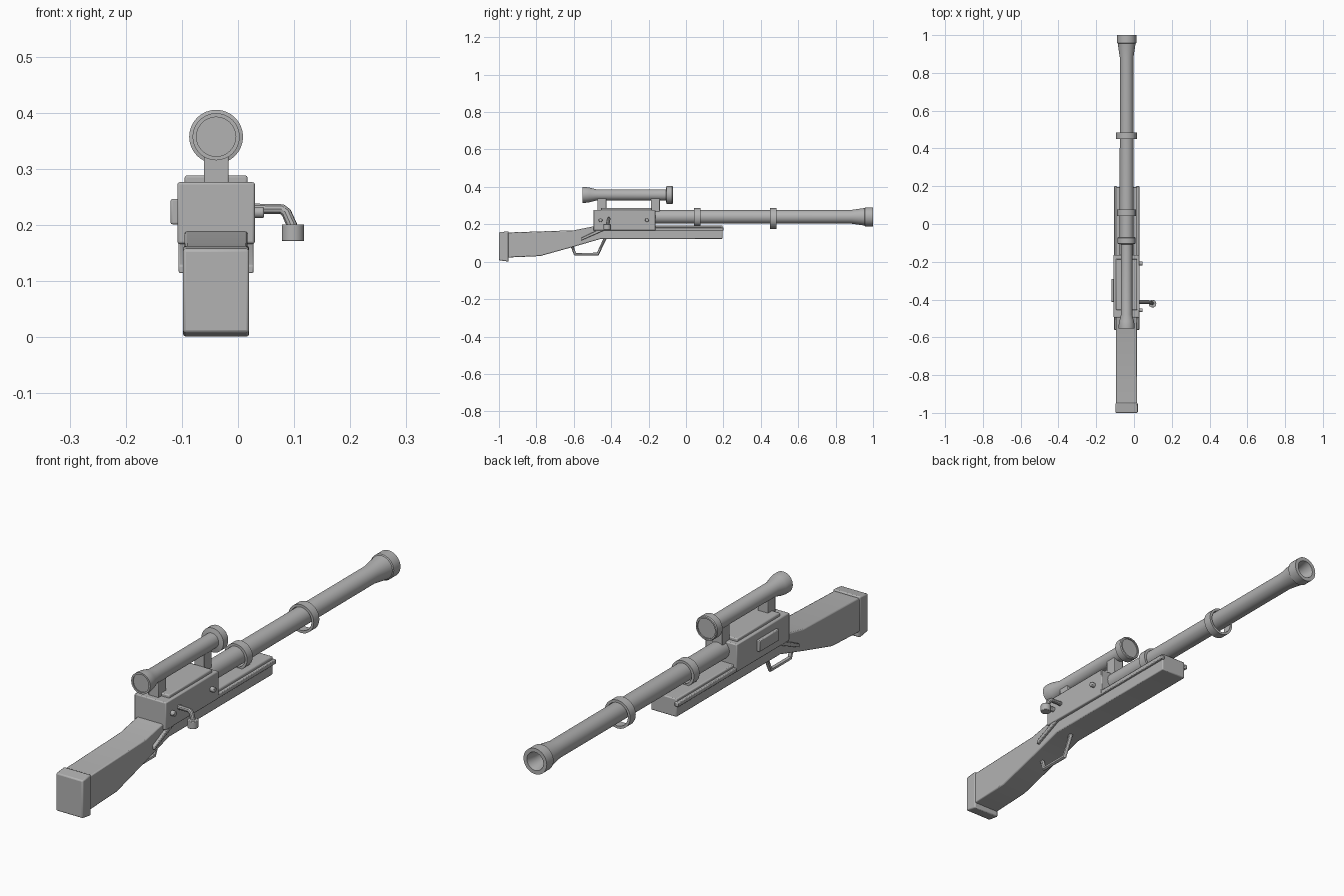
import bpy, bmesh, math
from mathutils import Matrix

if "Cube" in bpy.data.objects:
    bpy.data.objects.remove(bpy.data.objects["Cube"])

CX = -0.039            # rifle centre line
BZ, SZ = 0.24, 0.357   # barrel and scope axis heights

grey = bpy.data.materials.new("plain grey")
grey.diffuse_color = (0.45, 0.45, 0.45, 1)
grey.use_nodes = True
grey.node_tree.nodes["Principled BSDF"].inputs["Base Color"].default_value = grey.diffuse_color


def finish(name, bm, bevel=0):
    bmesh.ops.recalc_face_normals(bm, faces=bm.faces)
    me = bpy.data.meshes.new(name)
    bm.to_mesh(me)
    bm.free()
    ob = bpy.data.objects.new(name, me)
    bpy.context.collection.objects.link(ob)
    me.materials.append(grey)
    if bevel:
        m = ob.modifiers.new("bevel", 'BEVEL')
        m.width, m.segments, m.limit_method = bevel, 2, 'ANGLE'
    smooth(ob)
    return ob


def smooth(ob):
    bpy.ops.object.select_all(action='DESELECT')
    ob.select_set(True)
    bpy.context.view_layer.objects.active = ob
    bpy.ops.object.shade_smooth_by_angle(angle=math.radians(30))


def extrude(name, pts, x0, x1, bevel=0):
    """Side profile of (y, z) points pulled from x0 to x1."""
    bm = bmesh.new()
    f = bm.faces.new([bm.verts.new((x0, y, z)) for y, z in pts])
    r = bmesh.ops.extrude_face_region(bm, geom=[f])
    vs = [v for v in r["geom"] if isinstance(v, bmesh.types.BMVert)]
    bmesh.ops.translate(bm, verts=vs, vec=(x1 - x0, 0, 0))
    return finish(name, bm, bevel)


def box(name, x0, x1, y0, y1, z0, z1, bevel=0.004):
    return extrude(name, [(y0, z0), (y1, z0), (y1, z1), (y0, z1)], x0, x1, bevel)


def lathe(name, pts, z, closed=False, n=32):
    """Turn (radius, y) points around a y-direction axis."""
    bm = bmesh.new()
    rings = []
    for r, y in pts:
        if r == 0:
            rings.append([bm.verts.new((CX, y, z))] * n)
        else:
            rings.append([bm.verts.new((CX + r * math.cos(2 * math.pi * i / n), y,
                                        z + r * math.sin(2 * math.pi * i / n))) for i in range(n)])
    pairs = list(zip(rings, rings[1:])) + ([(rings[-1], rings[0])] if closed else [])
    for a, b in pairs:
        for i in range(n):
            j = (i + 1) % n
            vs = list(dict.fromkeys([a[i], a[j], b[j], b[i]]))
            bm.faces.new(vs)
    return finish(name, bm)


def rod(name, pts, radius):
    cu = bpy.data.curves.new(name, 'CURVE')
    cu.dimensions = '3D'
    cu.bevel_depth, cu.bevel_resolution, cu.use_fill_caps = radius, 3, True
    sp = cu.splines.new('POLY')
    sp.points.add(len(pts) - 1)
    for p, co in zip(sp.points, pts):
        p.co = (*co, 1)
    ob = bpy.data.objects.new(name, cu)
    bpy.context.collection.objects.link(ob)
    cu.materials.append(grey)
    bpy.ops.object.select_all(action='DESELECT')
    ob.select_set(True)
    bpy.context.view_layer.objects.active = ob
    bpy.ops.object.convert(target='MESH')
    smooth(bpy.context.view_layer.objects.active)


def cylinder(name, loc, radius, depth, along_x=False):
    bm = bmesh.new()
    m = Matrix.Translation(loc)
    if along_x:
        m = m @ Matrix.Rotation(math.pi / 2, 4, 'Y')
    bmesh.ops.create_cone(bm, cap_ends=True, segments=24, radius1=radius,
                          radius2=radius, depth=depth, matrix=m)
    return finish(name, bm, 0.002)


# Stock with forend, and butt pad
extrude("stock", [(-0.96, 0.022), (-0.78, 0.03), (-0.6, 0.08), (-0.455, 0.122), (0.195, 0.122),
                  (0.195, 0.194), (-0.45, 0.194), (-0.51, 0.186), (-0.6, 0.168), (-0.96, 0.156)],
        CX - 0.056, CX + 0.056, 0.004)
extrude("butt_pad", [(-1, 0.008), (-0.948, 0.0), (-0.948, 0.163), (-1, 0.157)],
        CX - 0.059, CX + 0.059, 0.005)

# Side rails with the slanted rear end
for side, s in (("left", -1), ("right", 1)):
    extrude(side + "_rail", [(-0.56, 0.113), (-0.44, 0.166), (0.2, 0.166), (0.2, 0.183),
                             (-0.445, 0.183), (-0.56, 0.128)],
            CX + s * 0.05, CX + s * 0.067, 0.003)

# Receiver, its top plate and left cover
box("receiver", CX - 0.069, CX + 0.069, -0.495, -0.163, 0.166, 0.276)
box("receiver_top_plate", CX - 0.056, CX + 0.056, -0.455, -0.185, 0.27, 0.288)
box("receiver_side_cover", -0.12, -0.1, -0.413, -0.29, 0.201, 0.246, 0.003)
for i, y in enumerate((-0.457, -0.209)):
    cylinder(f"receiver_pin_{i + 1}", (0.035, y, 0.222), 0.01, 0.022, True)

# Bolt handle and knob
rod("bolt_handle", [(0.02, -0.413, 0.229), (0.078, -0.413, 0.228), (0.086, -0.415, 0.222),
                    (0.098, -0.42, 0.195)], 0.0095)
cylinder("bolt_knob", (0.098, -0.422, 0.186), 0.02, 0.03)

# Trigger guard
rod("trigger_guard", [(CX, -0.608, 0.082), (CX, -0.594, 0.041), (CX, -0.472, 0.041),
                      (CX, -0.432, 0.125)], 0.0085)

# Barrel with flared hollow muzzle, and two loose bands
lathe("barrel", [(0, -0.2), (0.037, -0.2), (0.036, 0.88), (0.047, 0.955), (0.051, 0.958),
                 (0.051, 1.0), (0.036, 1.0), (0.028, 0.96), (0.028, 0.85), (0, 0.85)], BZ)
for i, (y, r, z) in enumerate(((0.042, 0.05, 0.236), (0.45, 0.056, 0.23))):
    lathe(f"barrel_band_{i + 1}", [(r, y), (r, y + 0.035), (r - 0.01, y + 0.035), (r - 0.01, y)],
          z, closed=True)

# Scope and mounts
lathe("scope", [(0, -0.549), (0.035, -0.549), (0.035, -0.553), (0.042, -0.553), (0.042, -0.535),
                (0.039, -0.515), (0.03, -0.48), (0.03, -0.108), (0.048, -0.104), (0.048, -0.074),
                (0.045, -0.07), (0.039, -0.07), (0.039, -0.075), (0, -0.075)], SZ)
for name, y in (("rear", -0.473), ("front", -0.187)):
    box(name + "_scope_mount", CX - 0.022, CX + 0.022, y, y + 0.047, 0.265, 0.342, 0.002)
